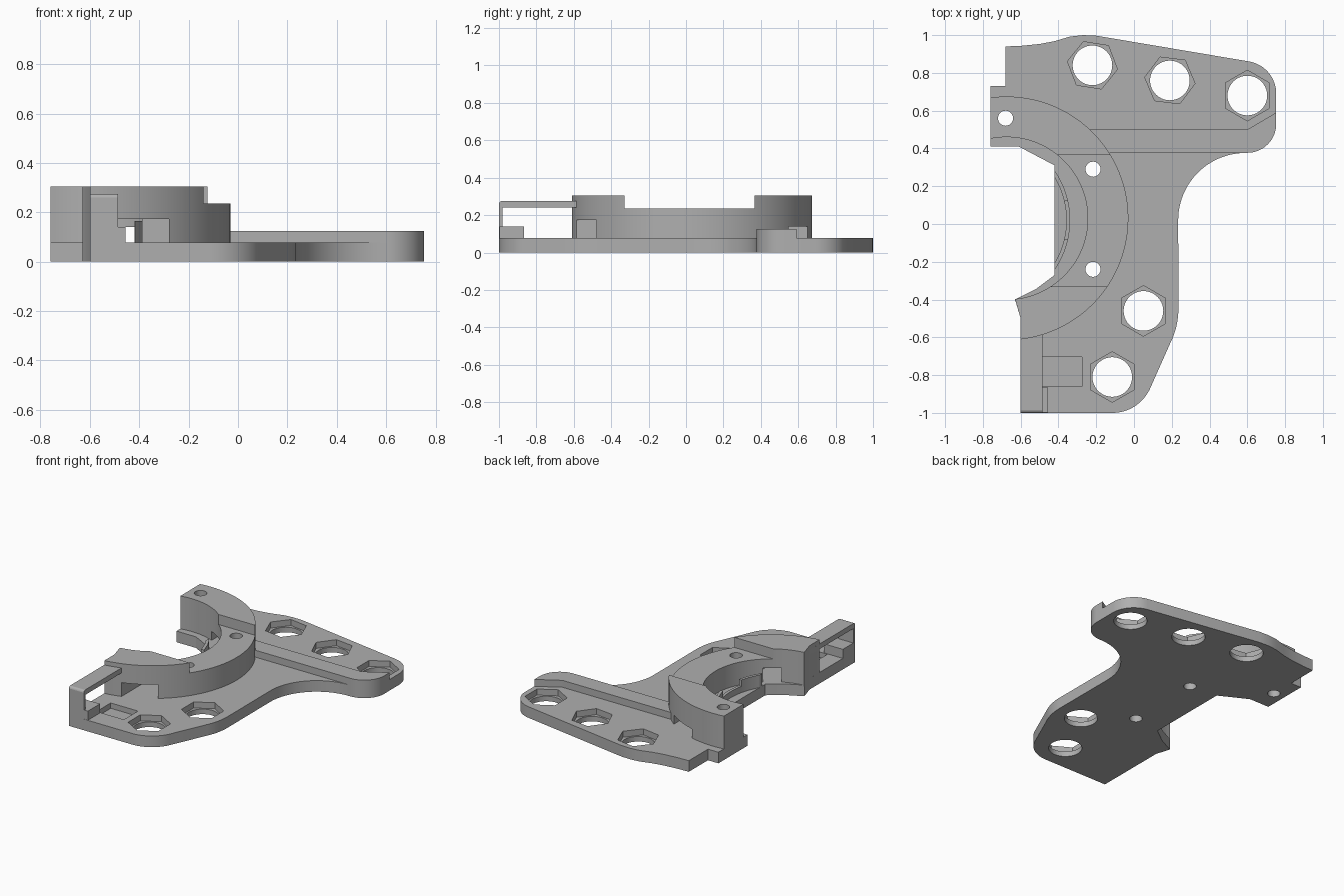
import bpy, bmesh, math
from math import cos, sin, radians

cube = bpy.data.objects.get("Cube")
if cube:
    bpy.data.objects.remove(cube, do_unlink=True)

grey = bpy.data.materials.new("light_grey")
grey.use_nodes = True
colour = (0.43, 0.43, 0.43, 1)
grey.diffuse_color = colour
grey.node_tree.nodes["Principled BSDF"].inputs["Base Color"].default_value = colour

T = 0.077          # plate thickness
CLAMP = (-0.675, 0.03)   # centre of the half ring


def arc(c, r, a0, a1, n=16):
    """Points along a circular arc, angles in degrees."""
    angles = [radians(a0 + (a1 - a0) * i / n) for i in range(n + 1)]
    return [(c[0] + r * cos(a), c[1] + r * sin(a)) for a in angles]


def prism(name, pts, z0, z1):
    """Extrude a closed outline from z0 to z1."""
    bm = bmesh.new()
    face = bm.faces.new([bm.verts.new((x, y, z0)) for x, y in pts])
    top = bmesh.ops.extrude_face_region(bm, geom=[face])["geom"]
    verts = [v for v in top if isinstance(v, bmesh.types.BMVert)]
    bmesh.ops.translate(bm, vec=(0, 0, z1 - z0), verts=verts)
    bmesh.ops.recalc_face_normals(bm, faces=bm.faces)
    mesh = bpy.data.meshes.new(name)
    bm.to_mesh(mesh)
    bm.free()
    mesh.materials.append(grey)
    obj = bpy.data.objects.new(name, mesh)
    bpy.context.collection.objects.link(obj)
    return obj


def box(name, x0, x1, y0, y1, z0, z1):
    return prism(name, [(x0, y0), (x1, y0), (x1, y1), (x0, y1)], z0, z1)


def cylinder(c, r, z0, z1, sides=40, turn=0):
    return prism("cutter", arc(c, r, turn, turn + 360, sides)[:-1], z0, z1)


def activate(obj):
    bpy.ops.object.select_all(action='DESELECT')
    obj.select_set(True)
    bpy.context.view_layer.objects.active = obj


def cut(obj, cutter):
    """Subtract a cutter and discard it."""
    cutter.hide_render = True
    mod = obj.modifiers.new("cut", 'BOOLEAN')
    mod.operation = 'DIFFERENCE'
    mod.solver = 'EXACT'
    mod.object = cutter
    activate(obj)
    bpy.ops.object.modifier_apply(modifier=mod.name)
    bpy.data.objects.remove(cutter, do_unlink=True)


# Base plate outline, clockwise from the back right corner
tip = arc((0.6, 0.53), 0.153, 0, -90)
outline = [(-0.68, 0.94), (-0.6, 0.943), (-0.5, 0.953), (-0.42, 0.968)]
outline += [(-0.34, 0.992), (-0.27, 1.0), (-0.2, 0.997)]
outline += arc((0.58, 0.69), 0.173, 80, 0) + tip
outline += arc((0.59, 0.02), 0.356, 92, 180, 24)
outline += arc((-0.165, -0.45), 0.4, 0, -26)
outline += arc((-0.115, -0.78), 0.22, -26, -90)
outline += [(-0.6, -1), (-0.6, -0.5), (-0.63, -0.4), (-0.52, -0.345), (-0.42, -0.27)]
outline += [(-0.42, 0.31), (-0.61, 0.41), (-0.76, 0.41), (-0.76, 0.73), (-0.68, 0.73)]
plate = prism("base_plate", outline, 0, T)

# Bolt holes with hexagonal nut pockets
bolts = [(-0.22, 0.84, -9), (0.19, 0.76, -7), (0.6, 0.68, 30),
         (0.05, -0.46, 30), (-0.115, -0.81, 30)]
for x, y, turn in bolts:
    cut(plate, cylinder((x, y), 0.105, -0.1, 0.2))
    cut(plate, cylinder((x, y), 0.134, 0.035, 0.2, 6, turn))

# Shallow recess beside the strap
cut(plate, box("cutter", -0.485, -0.275, -0.86, -0.705, 0.04, 0.2))

# Half ring with a lowered middle and two cable channels
ring_pts = arc(CLAMP, 0.645, 97.6, -83.3, 72) + [(-0.6, -0.5)]
ring_pts += arc(CLAMP, 0.43, -84, 101.4, 64)
ring = prism("half_ring", ring_pts, T - 0.01, 0.305)
cut(ring, box("cutter", -0.9, 0.2, -0.33, 0.365, 0.235, 0.5))
cut(ring, box("cutter", -0.485, -0.28, -0.75, -0.29, T, 0.173))
cut(ring, box("cutter", -0.5, -0.29, 0.33, 0.8, T, 0.14))

# Screw holes through ring and plate
for spot in [(-0.68, 0.56), (-0.217, 0.29), (-0.217, -0.24)]:
    for part in (ring, plate):
        cut(part, cylinder(spot, 0.04, -0.1, 0.5, 28))

# Stiffening rib along the arm
rib = prism("arm_rib", [(-0.28, 0.5), (0.6, 0.5), (0.753, 0.59)] + tip
            + [(-0.28, 0.377)], T - 0.01, 0.125)

# Thin curved fence inside the ring, lower in the middle
fence_parts = []
for name, a0, a1, top in [("fence_front", -34, -13, 0.165),
                          ("fence_middle", -13, 13, 0.12),
                          ("fence_back", 13, 34, 0.165)]:
    fence = prism(name, arc((-0.8, 0.02), 0.462, a0, a1)
                  + arc((-0.8, 0.02), 0.442, a1, a0), T - 0.01, top)
    if top > 0.15:
        cut(fence, box("cutter", -0.8, -0.42, -0.5, 0.5, 0, 0.5))
    fence_parts.append(fence)

# Strap loop: front wall, top bar and foot block
wall = box("strap_wall", -0.6, -0.485, -1, -0.98, T - 0.01, 0.255)
bar = box("strap_bar", -0.6, -0.485, -1, -0.5, 0.24, 0.275)
foot = box("strap_foot", -0.6, -0.455, -0.998, -0.865, T - 0.01, 0.14)
bar_bevel = bar.modifiers.new("round_front_edge", 'BEVEL')
bar_bevel.width = 0.015
bar_bevel.segments = 3
bar_bevel.limit_method = 'WEIGHT'
weights = bar.data.attributes.new("bevel_weight_edge", 'FLOAT', 'EDGE')
for e in bar.data.edges:
    ends = [bar.data.vertices[i].co for i in e.vertices]
    if all(v.y < -0.99 and v.z > 0.27 for v in ends):
        weights.data[e.index].value = 1

for obj in [plate, ring, rib, wall, bar, foot] + fence_parts:
    activate(obj)
    bpy.ops.object.shade_smooth_by_angle(angle=radians(25))
